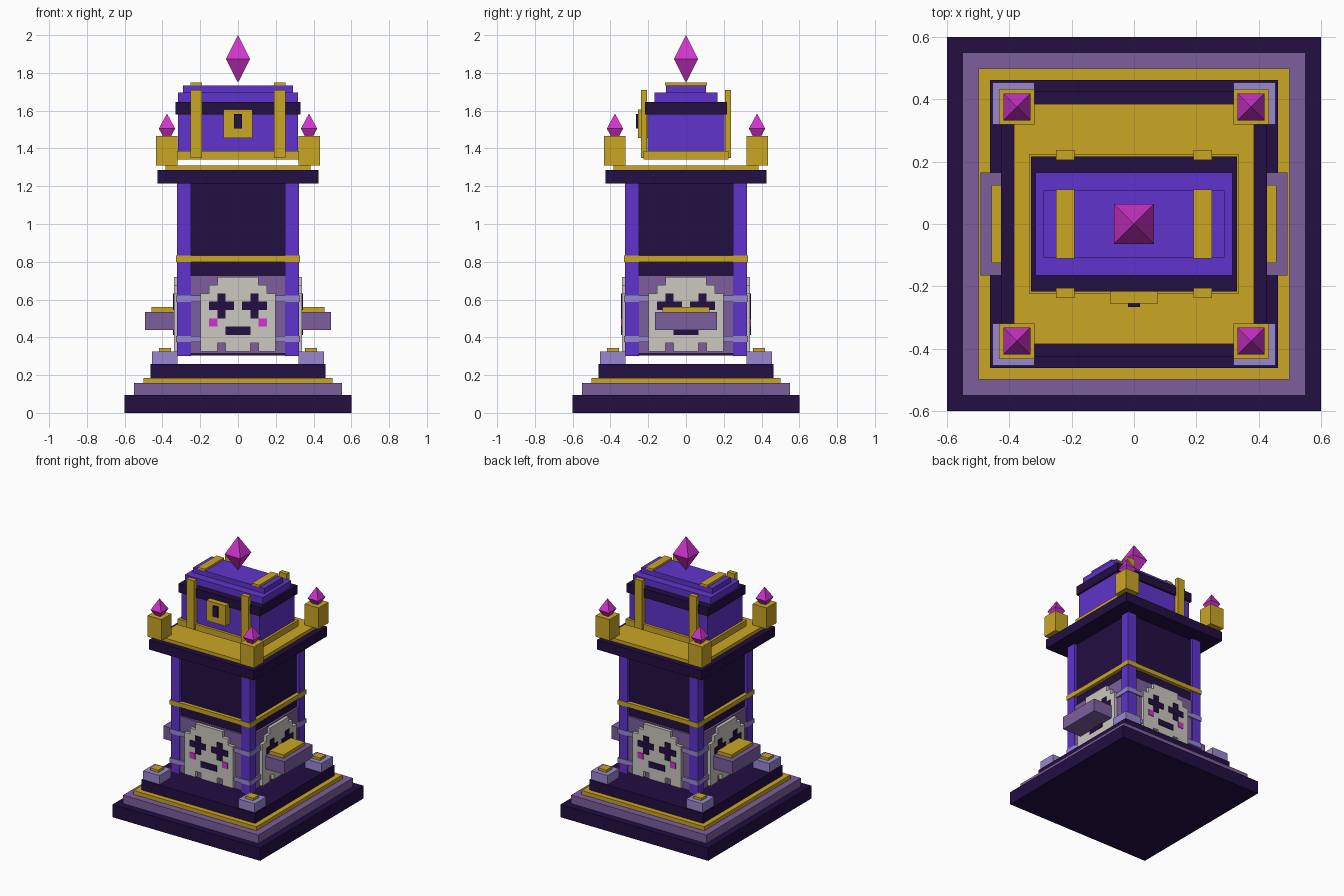
import bpy, bmesh, math
from mathutils import Matrix, Vector

if "Cube" in bpy.data.objects:
    bpy.data.objects.remove(bpy.data.objects["Cube"])


def srgb(r, g, b):
    lin = [(c / 255 / 12.92) if c < 10 else ((c / 255 + 0.055) / 1.055) ** 2.4 for c in (r, g, b)]
    return (*lin, 1)


def material(name, *rgb):
    m = bpy.data.materials.new(name)
    m.diffuse_color = srgb(*rgb)
    m.use_nodes = True
    m.node_tree.nodes["Principled BSDF"].inputs["Base Color"].default_value = m.diffuse_color
    return m


DARK = material("midnight purple", 34, 14, 66)
MAUVE = material("mauve", 125, 95, 158)
GOLD = material("gold", 202, 166, 36)
VIOLET = material("violet", 96, 52, 204)
LAVENDER = material("lavender", 152, 136, 208)
BONE = material("bone white", 204, 200, 192)
MAGENTA = material("magenta", 208, 52, 204)


def finish(name, bm, mat):
    bmesh.ops.recalc_face_normals(bm, faces=bm.faces)
    me = bpy.data.meshes.new(name)
    bm.to_mesh(me)
    bm.free()
    me.materials.append(mat)
    ob = bpy.data.objects.new(name, me)
    bpy.context.collection.objects.link(ob)
    return ob


def box(name, mat, x0, x1, y0, y1, z0, z1, turn=0):
    """Box by its limits, optionally turned about the z axis."""
    bm = bmesh.new()
    size = Matrix.Diagonal((x1 - x0, y1 - y0, z1 - z0, 1))
    place = Matrix.Translation(((x0 + x1) / 2, (y0 + y1) / 2, (z0 + z1) / 2))
    bmesh.ops.create_cube(bm, size=1, matrix=Matrix.Rotation(turn, 4, 'Z') @ place @ size)
    return finish(name, bm, mat)


def slab(name, mat, hx, hy, z0, z1, x=0, y=0):
    return box(name, mat, x - hx, x + hx, y - hy, y + hy, z0, z1)


def crystal(name, x, y, r, z0, z1, z2):
    """Four-sided double pyramid."""
    bm = bmesh.new()
    ring = [bm.verts.new((x + a * r, y + b * r, z1)) for a, b in ((-1, -1), (1, -1), (1, 1), (-1, 1))]
    for tip in (bm.verts.new((x, y, z0)), bm.verts.new((x, y, z2))):
        for i in range(4):
            bm.faces.new((ring[i], ring[(i + 1) % 4], tip))
    return finish(name, bm, MAGENTA)


CORNERS = [(sx, sy) for sx in (-1, 1) for sy in (-1, 1)]

# Stepped base
slab("base_bottom_step", DARK, 0.6, 0.6, 0, 0.095)
slab("base_middle_step", MAUVE, 0.55, 0.55, 0.095, 0.157)
slab("base_gold_trim", GOLD, 0.5, 0.5, 0.157, 0.186)
slab("base_top_step", DARK, 0.463, 0.463, 0.186, 0.26)

# Tower core, trim and balcony
slab("tower_core", DARK, 0.3, 0.3, 0.305, 1.215)
slab("tower_gold_band", GOLD, 0.327, 0.327, 0.8, 0.833)
for z in (0.375, 0.588):
    slab("tower_lavender_band", LAVENDER, 0.327, 0.327, z, z + 0.033)
slab("balcony_slab", DARK, 0.427, 0.427, 1.215, 1.285)
slab("balcony_gold_floor", GOLD, 0.385, 0.385, 1.285, 1.31)

# Corner pieces
for sx, sy in CORNERS:
    slab("foot_block", LAVENDER, 0.067, 0.067, 0.26, 0.325, sx * 0.387, sy * 0.387)
    slab("foot_cap", GOLD, 0.032, 0.032, 0.325, 0.343, sx * 0.387, sy * 0.387)
    slab("corner_column", VIOLET, 0.036, 0.036, 0.302, 1.215, sx * 0.286, sy * 0.286)
    slab("corner_post", GOLD, 0.057, 0.057, 1.31, 1.465, sx * 0.376, sy * 0.376)
    crystal("post_crystal", sx * 0.376, sy * 0.376, 0.043, 1.425, 1.505, 1.585)

# Ghost face relief on each side, laid out on a 9 x 9 grid of cells
CELL, BOTTOM = 0.0439, 0.325
HALF = [(0, 0), (1.5, 0), (1.5, 1), (2.5, 1), (2.5, 0), (4.5, 0),
        (4.5, 7), (3.5, 7), (3.5, 8), (2.5, 8), (2.5, 9), (0, 9)]
OUTLINE = HALF[1:-1] + [(-u, v) for u, v in HALF[-2:0:-1]]


def ghost_plate(turn):
    bm = bmesh.new()
    face = bm.faces.new([bm.verts.new((u * CELL, -0.31, BOTTOM + v * CELL)) for u, v in OUTLINE])
    new = bmesh.ops.extrude_face_region(bm, geom=[face])["geom"]
    bmesh.ops.translate(bm, vec=Vector((0, -0.028, 0)), verts=[g for g in new if isinstance(g, bmesh.types.BMVert)])
    bmesh.ops.rotate(bm, verts=bm.verts, matrix=Matrix.Rotation(turn, 3, 'Z'))
    finish("ghost_face", bm, BONE)


def ghost_detail(name, mat, u0, u1, v0, v1, turn):
    box(name, mat, u0 * CELL, u1 * CELL, -0.343, -0.337,
        BOTTOM + v0 * CELL, BOTTOM + v1 * CELL, turn)


for k in range(4):
    turn = k * math.pi / 2
    box("face_panel", MAUVE, -0.25, 0.25, -0.315, -0.295, 0.315, 0.727, turn)
    ghost_plate(turn)
    ghost_detail("ghost_mouth", DARK, -1.5, 1.5, 2, 3, turn)
    for s in (-1, 1):
        c = s * 2
        ghost_detail("ghost_eye_upright", DARK, c - 0.5, c + 0.5, 4, 7, turn)
        for d in (-1, 1):
            ghost_detail("ghost_eye_arm", DARK, c + d - 0.5, c + d + 0.5, 5, 6, turn)
        ghost_detail("ghost_cheek", MAGENTA, s * 3 - 0.5, s * 3 + 0.5, 3, 4, turn)

# Side ledges
for turn in (math.pi / 2, -math.pi / 2):
    box("side_ledge", MAUVE, -0.165, 0.165, -0.493, -0.336, 0.44, 0.535, turn)
    box("side_ledge_top", GOLD, -0.125, 0.125, -0.458, -0.336, 0.535, 0.56, turn)

# Treasure chest
slab("chest_gold_base", GOLD, 0.335, 0.224, 1.342, 1.387)
slab("chest_body", VIOLET, 0.318, 0.205, 1.387, 1.58)
slab("chest_rim", DARK, 0.331, 0.217, 1.58, 1.645)
slab("chest_lid", VIOLET, 0.317, 0.166, 1.645, 1.695)
slab("chest_lid_top", VIOLET, 0.29, 0.107, 1.695, 1.733)
for s in (-1, 1):
    slab("chest_lid_strap", GOLD, 0.03, 0.111, 1.733, 1.748, s * 0.221)
    for y in (-0.222, 0.222):
        slab("chest_strap", GOLD, 0.03, 0.016, 1.35, 1.71, s * 0.221, y)
slab("chest_lock", GOLD, 0.077, 0.027, 1.455, 1.605, 0, -0.228)
slab("chest_keyhole", DARK, 0.02, 0.006, 1.505, 1.583, 0, -0.26)

# Crowning crystal
crystal("top_crystal", 0, 0, 0.064, 1.748, 1.874, 2.0)
